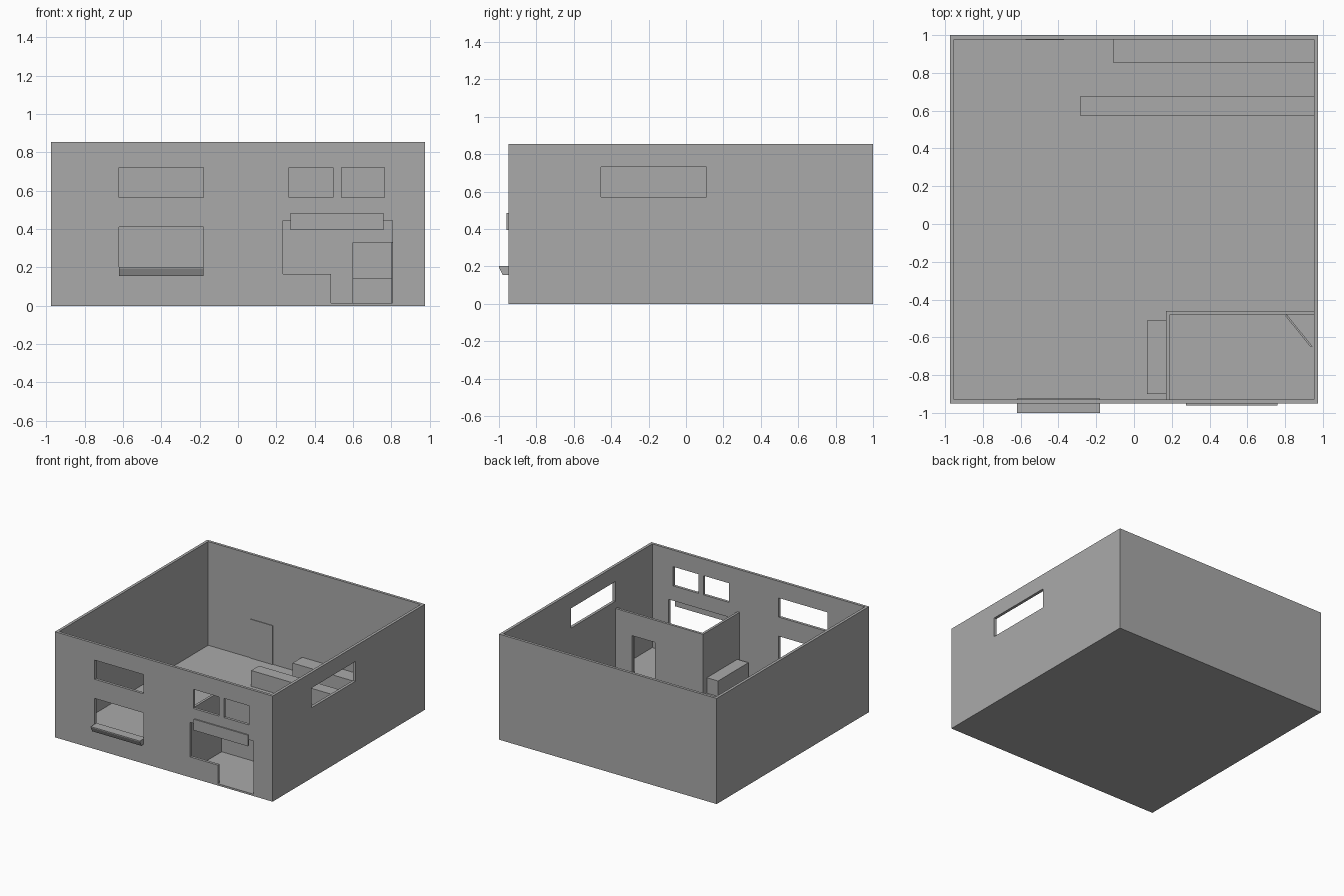
import bpy, bmesh, math
from mathutils import Matrix, Vector

if "Cube" in bpy.data.objects:
    bpy.data.objects.remove(bpy.data.objects["Cube"], do_unlink=True)

GREY = (0.40, 0.40, 0.40, 1)
plaster = bpy.data.materials.new("plain_grey")
plaster.use_nodes = True
plaster.diffuse_color = GREY
plaster.node_tree.nodes["Principled BSDF"].inputs["Base Color"].default_value = GREY

FLOOR, HEIGHT = 0.015, 0.855


def finish(name, bm):
    bmesh.ops.recalc_face_normals(bm, faces=bm.faces)
    mesh = bpy.data.meshes.new(name)
    bm.to_mesh(mesh)
    bm.free()
    mesh.materials.append(plaster)
    ob = bpy.data.objects.new(name, mesh)
    bpy.context.scene.collection.objects.link(ob)
    return ob


def box(name, x, y, z):
    """Box between (min, max) pairs on each axis."""
    bm = bmesh.new()
    size = [b - a for a, b in (x, y, z)]
    mid = [(a + b) / 2 for a, b in (x, y, z)]
    bmesh.ops.create_cube(bm, size=1, matrix=Matrix.Translation(mid) @ Matrix.Diagonal((*size, 1)))
    return finish(name, bm)


def cut(ob, x, y, z):
    """Cut a box-shaped opening out of an object."""
    cutter = box("cutter", x, y, z)
    cutter.hide_render = True
    mod = ob.modifiers.new("opening", 'BOOLEAN')
    mod.operation, mod.solver, mod.object = 'DIFFERENCE', 'EXACT', cutter
    bpy.context.view_layer.objects.active = ob
    bpy.ops.object.modifier_apply(modifier=mod.name)
    bpy.data.objects.remove(cutter, do_unlink=True)


# Open-topped shell: outer walls and floor
shell = box("outer_walls", (-0.975, 0.975), (-0.95, 1.0), (0, HEIGHT))
cut(shell, (-0.952, 0.952), (-0.928, 0.978), (FLOOR, 1))

# Front openings: upper windows, serving window, stepped shop entrance
through_front = (-1.1, -0.9)
for x, z in (((-0.62, -0.18), (0.565, 0.72)),
             ((0.265, 0.495), (0.565, 0.72)),
             ((0.54, 0.765), (0.565, 0.72)),
             ((-0.62, -0.18), (0.2, 0.41)),
             ((0.235, 0.805), (0.165, 0.445)),
             ((0.485, 0.805), (FLOOR, 0.3))):
    cut(shell, x, through_front, z)

# Side window on the model's left wall
cut(shell, (0.9, 1.1), (-0.455, 0.11), (0.57, 0.73))

# Entrance room: back partition with doorway, and side partition
PART_TOP = 0.51
back_part = box("room_back_partition", (0.17, 0.96), (-0.48, -0.46), (0.005, PART_TOP))
cut(back_part, (0.6, 0.805), (-0.6, -0.4), (FLOOR, 0.33))
box("room_side_partition", (0.17, 0.19), (-0.94, -0.47), (0.005, PART_TOP))

# Open door leaf, hinged at the doorway edge
leaf = box("open_door", (0, 0.215), (-0.005, 0.005), (FLOOR, 0.33))
leaf.location = Vector((0.805, -0.483, 0))
leaf.rotation_euler.z = math.radians(-51)

# Closed door on the inside of the back wall
box("back_door", (-0.575, -0.37), (0.973, 0.985), (0.01, 0.33))

# Counters and bench
box("front_counter", (-0.285, 0.96), (0.575, 0.675), (0.01, 0.143))
box("back_counter", (-0.11, 0.96), (0.855, 0.985), (0.01, 0.143))
box("bench", (0.07, 0.175), (-0.9, -0.51), (0.01, 0.14))

# Sign board above the entrance
box("sign_board", (0.275, 0.76), (-0.96, -0.945), (0.395, 0.485))

# Serving shelf with a sloped front, extruded along x
bm = bmesh.new()
profile = [(-0.925, 0.201), (-1.0, 0.201), (-1.0, 0.194), (-0.98, 0.155), (-0.925, 0.155)]
face = bm.faces.new([bm.verts.new((-0.62, y, z)) for y, z in profile])
side = bmesh.ops.extrude_face_region(bm, geom=[face])["geom"]
bmesh.ops.translate(bm, vec=(0.44, 0, 0), verts=[v for v in side if isinstance(v, bmesh.types.BMVert)])
finish("serving_shelf", bm)
